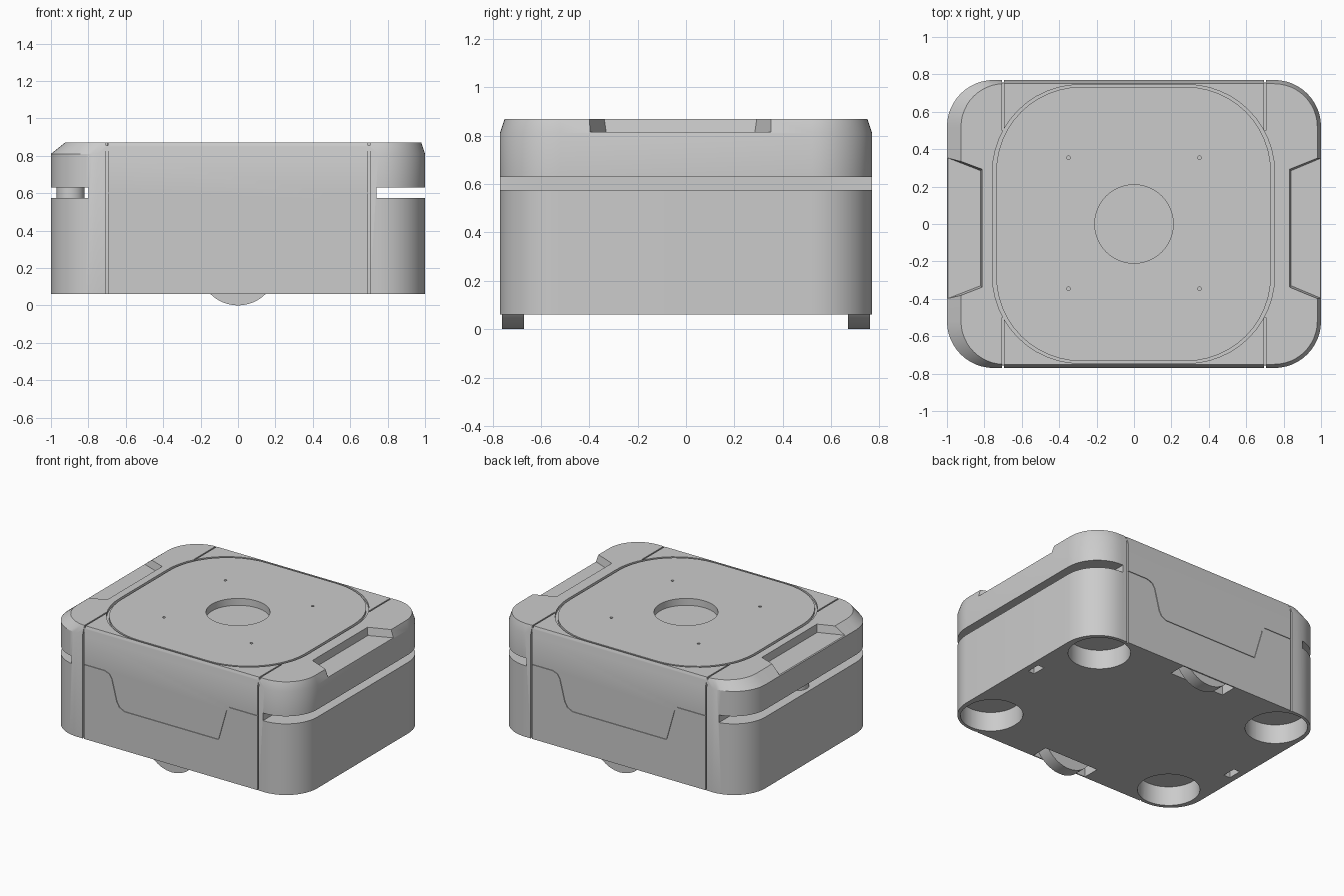
import bpy, bmesh, math
from mathutils import Vector

cube = bpy.data.objects.get("Cube")
if cube:
    bpy.data.objects.remove(cube, do_unlink=True)

grey = bpy.data.materials.new("light_grey")
grey.use_nodes = True
grey.diffuse_color = (0.6, 0.6, 0.6, 1)
grey.node_tree.nodes["Principled BSDF"].inputs["Base Color"].default_value = (0.6, 0.6, 0.6, 1)


def rounded(x0, x1, y0, y1, r, n=12):
    """Outline of a rounded rectangle."""
    pts = []
    corners = [(x1 - r, y1 - r), (x0 + r, y1 - r), (x0 + r, y0 + r), (x1 - r, y0 + r)]
    for k, (cx, cy) in enumerate(corners):
        for i in range(n + 1):
            a = (k + i / n) * math.pi / 2
            pts.append((cx + r * math.cos(a), cy + r * math.sin(a)))
    return pts


def circle(cx, cy, r, n=48):
    return [(cx + r * math.cos(2 * math.pi * i / n), cy + r * math.sin(2 * math.pi * i / n))
            for i in range(n)]


def loft(name, rings, closed=False):
    """Skin through rings of 3D points, capped or joined end to end."""
    bm = bmesh.new()
    rows = [[bm.verts.new(p) for p in ring] for ring in rings]
    pairs = list(zip(rows, rows[1:])) + ([(rows[-1], rows[0])] if closed else [])
    for a, b in pairs:
        for i in range(len(a)):
            j = (i + 1) % len(a)
            bm.faces.new((a[i], a[j], b[j], b[i]))
    if not closed:
        bm.faces.new(rows[0])
        bm.faces.new(rows[-1])
    bmesh.ops.recalc_face_normals(bm, faces=bm.faces)
    mesh = bpy.data.meshes.new(name)
    bm.to_mesh(mesh)
    bm.free()
    ob = bpy.data.objects.new(name, mesh)
    bpy.context.collection.objects.link(ob)
    mesh.materials.append(grey)
    return ob


def at(outline, z):
    return [(x, y, z) for x, y in outline]


def prism(name, outline, z0, z1):
    return loft(name, [at(outline, z0), at(outline, z1)])


def box(name, x0, x1, y0, y1, z0, z1):
    return prism(name, [(x0, y0), (x1, y0), (x1, y1), (x0, y1)], z0, z1)


def ribbon(name, path, s, w=0.003):
    """Thin strip along an x-z path, set into the front (s=1) or back (s=-1)."""
    pts = [Vector(p) for p in path]
    left, right = [], []
    for i, p in enumerate(pts):
        d = (pts[min(i + 1, len(pts) - 1)] - pts[max(i - 1, 0)]).normalized()
        n = Vector((-d.y, d.x)) * w
        left.append(p + n)
        right.append(p - n)
    outline = left + right[::-1]
    return loft(name, [[(s * p.x, s * y, p.y) for p in outline] for y in (-0.8, -0.765)])


# main shell with the bevelled top edge
body = loft("body", [at(rounded(-1, 1, -0.77, 0.77, 0.25), 0.06),
                     at(rounded(-1, 1, -0.77, 0.77, 0.25), 0.81),
                     at(rounded(-0.925, 0.98, -0.75, 0.75, 0.23), 0.87)])
cutters = []

# sensor slots along both sides
cutters.append(box("left_slot_cut", 0.74, 1.1, -1, 1, 0.575, 0.63))
cutters.append(box("right_slot_cut", -1.1, -0.8, -1, 1, 0.575, 0.63))

# hand recesses in the top side edges
for s, inner in ((1, 0.84), (-1, 0.82)):
    rings = []
    for z, g in ((0.815, 0), (0.9, 0.012)):
        rings.append([(s * (inner - g), -0.33 - g, z), (s * (inner - g), 0.285 + g, z),
                      (s * 1.1, 0.394 + g, z), (s * 1.1, -0.439 - g, z)])
    cutters.append(loft("hand_recess_cut", rings))

# groove round the top plate
outer = rounded(-0.757, 0.752, -0.745, 0.745, 0.47)
inner = rounded(-0.737, 0.732, -0.733, 0.733, 0.455)
cutters.append(loft("plate_groove_cut", [at(outer, 0.85), at(outer, 0.9),
                                         at(inner, 0.9), at(inner, 0.85)], closed=True))

# centre hole and screw holes in the top plate
cutters.append(prism("centre_hole_cut", circle(0, 0, 0.21), 0.82, 0.9))
for x in (-0.35, 0.35):
    for y in (-0.347, 0.355):
        cutters.append(prism("screw_hole_cut", circle(x, y, 0.01, 12), 0.83, 0.9))

# seams and panel lines on front and back, turned half round for the back
panel = [(-0.695, 0.6), (-0.53, 0.6), (-0.49, 0.585), (-0.47, 0.555), (-0.43, 0.4),
         (-0.41, 0.365), (-0.37, 0.345), (0.385, 0.345), (0.45, 0.57)]
for s in (1, -1):
    for x in (-0.7, 0.7):
        ys = sorted((-s * 0.5, -s * 0.8))
        cutters.append(box("top_seam_cut", x - 0.005, x + 0.005, ys[0], ys[1], 0.855, 0.9))
        ys = sorted((-s * 0.757, -s * 0.8))
        cutters.append(box("wall_seam_cut", x - 0.005, x + 0.005, ys[0], ys[1], 0, 0.9))
    cutters.append(ribbon("panel_line_cut", panel, s))
    cutters.append(ribbon("panel_end_cut", [(0.47, 0.6), (0.695, 0.6)], s))

# wells in the underside
for s in (1, -1):
    ys = sorted((s * 0.64, s * 0.762))
    cutters.append(box("wheel_well_cut", -0.22, 0.22, ys[0], ys[1], 0, 0.22))
    cutters.append(prism("caster_well_cut", circle(s * 0.75, s * 0.54, 0.205), 0, 0.2))
    xs, ys = sorted((s * 0.965, s * 0.57)), sorted((-s * 0.745, -s * 0.33))
    cutters.append(prism("corner_well_cut", rounded(*xs, *ys, 0.195), 0, 0.2))
    cutters.append(box("sensor_slot_cut", s * 0.93 - 0.025, s * 0.93 + 0.025,
                       s * 0.11 - 0.05, s * 0.11 + 0.05, 0, 0.12))

# carve the shell
for cutter in cutters:
    cutter.hide_render = True
    mod = body.modifiers.new(cutter.name, "BOOLEAN")
    mod.operation = "DIFFERENCE"
    mod.solver = "EXACT"
    mod.object = cutter
bpy.context.view_layer.update()
carved = bpy.data.meshes.new_from_object(
    body.evaluated_get(bpy.context.evaluated_depsgraph_get()))
body.modifiers.clear()
body.data = carved
for cutter in cutters:
    bpy.data.objects.remove(cutter, do_unlink=True)

# drive wheels at front and back, and the round sensor in the slot
parts = [body]
for name, s in (("front_wheel", -1), ("back_wheel", 1)):
    rim = circle(0, 0.21, 0.21, 64)
    parts.append(loft(name, [[(x, s * y, z) for x, z in rim] for y in (0.67, 0.76)]))
parts.append(prism("slot_sensor", circle(-0.895, 0, 0.075, 32), 0.57, 0.635))

# smooth the curves and keep the edges sharp
bpy.ops.object.select_all(action="DESELECT")
for ob in parts:
    ob.select_set(True)
bpy.context.view_layer.objects.active = body
bpy.ops.object.shade_smooth_by_angle(angle=math.radians(25))
